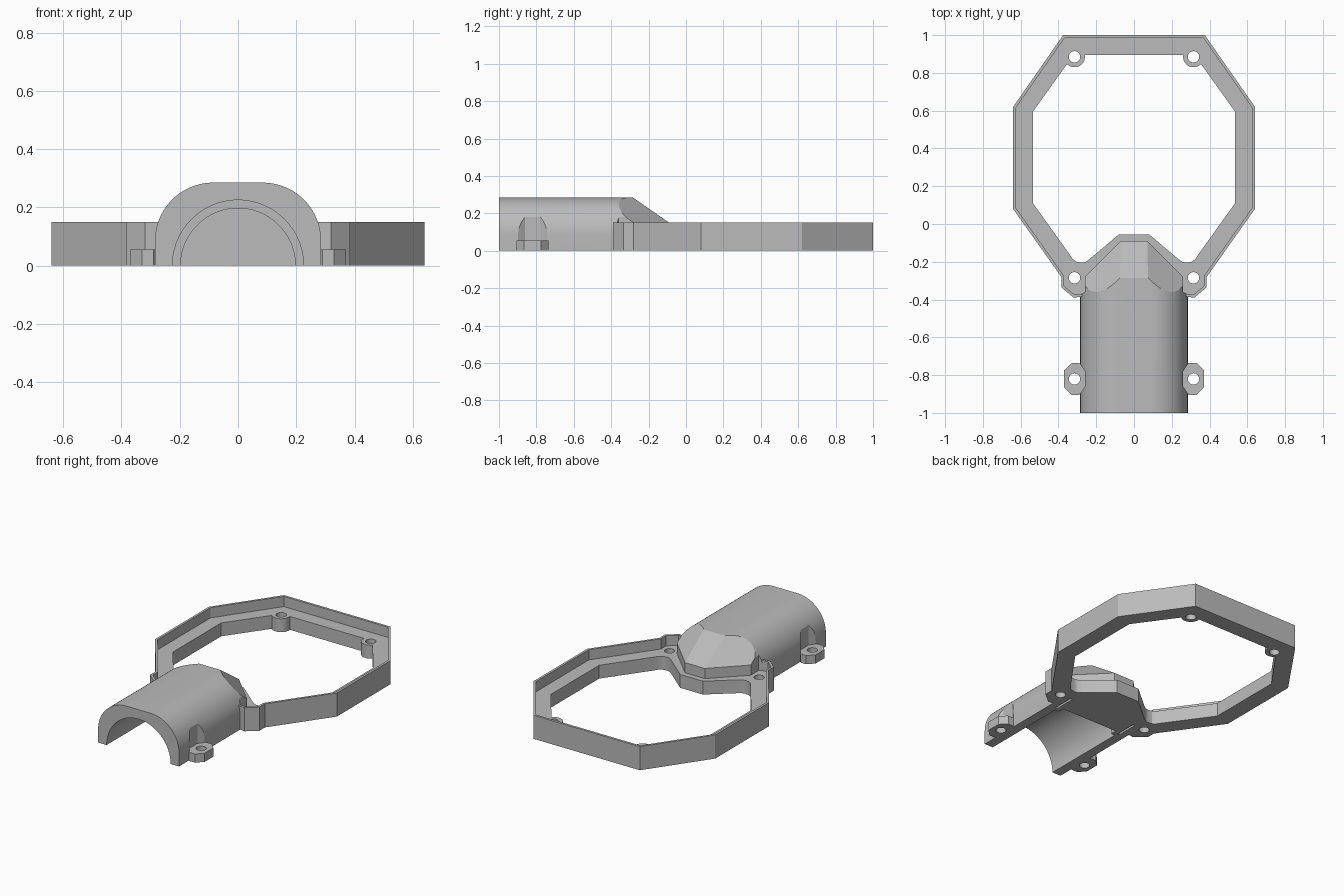
import bpy, bmesh, math
from mathutils import Vector

if "Cube" in bpy.data.objects:
    bpy.data.objects.remove(bpy.data.objects["Cube"])

grey = bpy.data.materials.new("plain grey")
grey.diffuse_color = (0.5, 0.5, 0.5, 1)
grey.use_nodes = True
grey.node_tree.nodes["Principled BSDF"].inputs["Base Color"].default_value = grey.diffuse_color
LEDGE, RIM = 0.085, 0.15


def finish(bm, name):
    bmesh.ops.recalc_face_normals(bm, faces=bm.faces)
    me = bpy.data.meshes.new(name)
    bm.to_mesh(me)
    bm.free()
    me.materials.append(grey)
    ob = bpy.data.objects.new(name, me)
    bpy.context.collection.objects.link(ob)
    return ob


def prism_bm(pts, a, b, axis="z"):
    """Extrude a closed outline (xy along z, or xz along y) from a to b."""
    bm = bmesh.new()
    place = (lambda p: (p[0], p[1], a)) if axis == "z" else (lambda p: (p[0], a, p[1]))
    face = bm.faces.new([bm.verts.new(place(p)) for p in pts])
    ext = bmesh.ops.extrude_face_region(bm, geom=[face])
    step = Vector((0, 0, b - a)) if axis == "z" else Vector((0, b - a, 0))
    bmesh.ops.translate(bm, vec=step, verts=[v for v in ext["geom"] if isinstance(v, bmesh.types.BMVert)])
    return bm


def prism(name, pts, a, b, axis="z"):
    return finish(prism_bm(pts, a, b, axis), name)


def circle(x, y, r, n=32):
    return [(x + r * math.cos(2 * math.pi * i / n), y + r * math.sin(2 * math.pi * i / n)) for i in range(n)]


def box(x0, x1, y0, y1):
    return [(x0, y0), (x1, y0), (x1, y1), (x0, y1)]


def mirrored(half):
    return half + [(-x, y) for x, y in reversed(half)]


def flip(pts, s):
    return [(s * x, y) for x, y in pts]


def inset(pts, d):
    """Mitred inward offset of a clockwise outline."""
    out = []
    for i, p in enumerate(pts):
        p = Vector(p)
        u = (p - Vector(pts[i - 1])).normalized()
        v = (Vector(pts[(i + 1) % len(pts)]) - p).normalized()
        n1, n2 = Vector((u.y, -u.x)), Vector((v.y, -v.x))
        out.append(tuple(p + (n1 + n2) * d / (1 + n1.dot(n2))))
    return out


def boolean(ob, tool, op="DIFFERENCE"):
    mod = ob.modifiers.new("cut", "BOOLEAN")
    mod.operation, mod.object, mod.solver = op, tool, "EXACT"
    bpy.context.view_layer.objects.active = ob
    bpy.ops.object.modifier_apply(modifier=mod.name)
    bpy.data.objects.remove(tool, do_unlink=True)


# Octagonal frame: thin rim around a lower ledge, with screw ears at the front
outer = mirrored([(0.375, 1.0), (0.64, 0.62), (0.64, 0.08), (0.385, -0.28),
                  (0.385, -0.335), (0.32, -0.39), (0.28, -0.385)])
inner = mirrored([(0.265, 0.895), (0.32, 0.895), (0.535, 0.595), (0.535, 0.11), (0.338, -0.165),
                  (0.325, -0.185), (0.305, -0.2), (0.275, -0.205), (0.255, -0.2),
                  (0.235, -0.186), (0.08, -0.055)])
frame = prism("frame", outer, 0, RIM)
boolean(frame, prism("recess", inset(outer, 0.015), LEDGE, 0.3))
boolean(frame, prism("opening", inner, -0.1, 0.3))
for s in (1, -1):
    boolean(frame, prism("boss", circle(s * 0.315, 0.885, 0.055), 0, LEDGE), "UNION")
    for y in (0.885, -0.285):
        boolean(frame, prism("screw_hole", circle(s * 0.315, y, 0.03), -0.1, 0.3))

# Duct: half-round profile with a flat top, ending in a bevelled nose
arch = mirrored([(0.285, 0.0)] + [(0.085 + 0.2 * math.cos(t), 0.085 + 0.2 * math.sin(t))
                                  for t in [math.pi / 2 * i / 20 for i in range(21)]])
bm = prism_bm(arch, -1.0, 0.0, "y")
bmesh.ops.recalc_face_normals(bm, faces=bm.faces)
q = math.sqrt(0.5)
planes = [((0, -0.09, 0), (0, 1, 0)), ((0, -0.09, RIM), (0, 0.135, 0.195))]
for s in (1, -1):
    planes += [((s * 0.07, -0.09, 0), (s * q, q, 0)), ((s * 0.07, -0.09, RIM), (s * q, q, 1))]
for co, no in planes:
    cut = bmesh.ops.bisect_plane(bm, geom=bm.verts[:] + bm.edges[:] + bm.faces[:], dist=1e-5,
                                 plane_co=co, plane_no=no, clear_outer=True)
    edges = [e for e in bm.edges if e.is_boundary]
    bmesh.ops.holes_fill(bm, edges=edges, sides=0)
duct = finish(bm, "duct")

# Stepped bore open at the front
boolean(duct, prism("bore", circle(0, 0, 0.225, 96), -1.1, -0.44, "y"))
boolean(duct, prism("bore_end", circle(0, 0, 0.197, 96), -0.5, -0.40, "y"))

tab = [(0.26, -0.86), (0.26, -0.78), (0.29, -0.735), (0.33, -0.735),
       (0.37, -0.775), (0.37, -0.865), (0.33, -0.905), (0.29, -0.905)]
side = [(0.26, -0.36), (0.30, -0.38), (0.35, -0.38), (0.35, 0.0), (0.26, 0.0)]
for s, label in ((1, "right"), (-1, "left")):
    # Screw clearances in the duct sides
    boolean(duct, prism("nose_clearance", flip(side, s), LEDGE, 0.4))
    boolean(duct, prism("tab_clearance", flip(tab, s), 0.055, 0.4))
    boolean(duct, prism("screw_hole", circle(s * 0.315, -0.285, 0.03), -0.1, 0.3))
    boolean(duct, prism("screw_hole", circle(s * 0.315, -0.82, 0.03), -0.1, 0.3))
    # Narrow slots in the underside
    for part in (frame, duct):
        boolean(part, prism("slot", flip(box(0.228, 0.242, -0.42, -0.28), s), -0.1, 0.06))
    # Front screw tab
    ear = prism(label + "_screw_tab", flip(tab, s), 0, 0.055)
    boolean(ear, prism("screw_hole", circle(s * 0.315, -0.82, 0.03), -0.1, 0.3))

for ob in bpy.context.scene.objects:
    bpy.ops.object.select_all(action="DESELECT")
    ob.select_set(True)
    bpy.context.view_layer.objects.active = ob
    bpy.ops.object.shade_smooth_by_angle(angle=math.radians(25))
